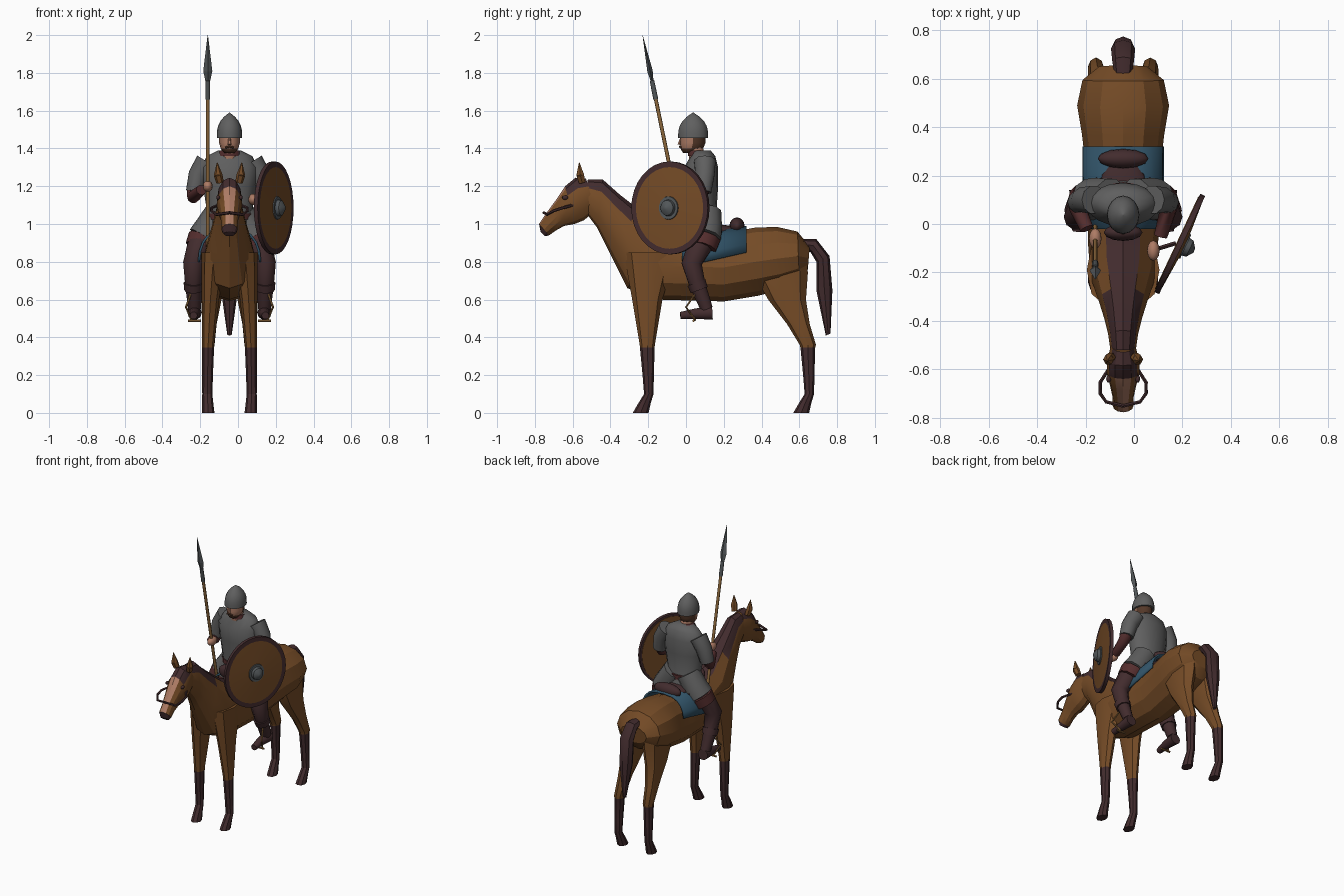
import bpy, bmesh, math
from mathutils import Vector

cube = bpy.data.objects.get("Cube")
if cube:
    bpy.data.objects.remove(cube, do_unlink=True)

CENTRE = Vector((-.045, 0, 0))  # centre line of horse and rider
X, Z = Vector((1, 0, 0)), Vector((0, 0, 1))


def material(name, *rgb):
    mat = bpy.data.materials.new(name)
    mat.use_nodes = True
    mat.diffuse_color = (*rgb, 1)
    mat.node_tree.nodes["Principled BSDF"].inputs["Base Color"].default_value = (*rgb, 1)
    return mat


COAT = material("chestnut coat", .18, .072, .02)
DARK = material("dark brown", .055, .025, .027)
MAIL = material("mail grey", .115, .115, .115)
SKIN = material("skin", .42, .2, .13)
BLUE = material("blue cloth", .03, .085, .135)
WOOD = material("pale wood", .27, .14, .045)
WOOL = material("red brown wool", .09, .027, .027)
STEEL = material("dark steel", .085, .095, .1)
HAIR = material("hair brown", .09, .04, .022)


def skin_rings(name, rings, mats, pick=None, angle=35, closed=True):
    """Join rings of points with quads; pick(ring, side) gives the material slot."""
    bm = bmesh.new()
    rows = [[bm.verts.new(point) for point in ring] for ring in rings]
    count = len(rows[0])
    for i, (row, following) in enumerate(zip(rows, rows[1:])):
        for k in range(count if closed else count - 1):
            j = (k + 1) % count
            face = bm.faces.new((row[k], row[j], following[j], following[k]))
            face.material_index = pick(i, k) if pick else 0
    if closed:
        for i, row in ((0, rows[0]), (len(rows) - 2, rows[-1])):
            face = bm.faces.new(row)
            face.material_index = pick(i, count // 2) if pick else 0
    bmesh.ops.recalc_face_normals(bm, faces=bm.faces)
    mesh = bpy.data.meshes.new(name)
    bm.to_mesh(mesh)
    bm.free()
    for mat in mats:
        mesh.materials.append(mat)
    mesh.polygons.foreach_set("use_smooth", [True] * len(mesh.polygons))
    mesh.set_sharp_from_angle(angle=math.radians(angle))
    obj = bpy.data.objects.new(name, mesh)
    bpy.context.collection.objects.link(obj)
    return obj


def ellipse(middle, u, v, count):
    turns = [math.tau * k / count for k in range(count)]
    return [CENTRE + middle + u * math.cos(a) + v * math.sin(a) for a in turns]


def slanted(top_y, top_z, low_y, low_z, half_width):
    """Cross-section between an upper and a lower outline point."""
    top, low = Vector((0, top_y, top_z)), Vector((0, low_y, low_z))
    return (top + low) / 2, (top - low) / 2, X * half_width


def level(z, y, depth, half_width, x=0):
    """Horizontal cross-section, starting at its front."""
    return Vector((x, y, z)), Vector((0, -depth, 0)), X * half_width


def loft(name, sections, mats, pick=None, count=12, angle=35):
    skin_rings(name, [ellipse(*s, count) for s in sections], mats, pick, angle)


def tube(name, path, start, end, mat, count=10, across=X, flat=1, angle=50):
    """Tube along a path, tapering evenly from the start to the end radius."""
    points = [Vector(p) for p in path]
    last = len(points) - 1
    rings = []
    for i, point in enumerate(points):
        along = (points[min(i + 1, last)] - points[max(i - 1, 0)]).normalized()
        v = along.cross(across).normalized()
        radius = start + (end - start) * i / last
        rings.append(ellipse(point, v.cross(along) * radius, v * radius * flat, count))
    skin_rings(name, rings, [mat], None, angle)


def ball(name, loc, scale, mat):
    bpy.ops.mesh.primitive_uv_sphere_add(segments=12, ring_count=8, location=CENTRE + Vector(loc))
    obj = bpy.context.object
    obj.name, obj.scale = name, scale
    obj.data.materials.append(mat)
    bpy.ops.object.shade_smooth()


CREST = (0, 1, 10, 11)  # sides of a cross-section next to its top
RIDGE = (0, 11)


# Horse body and neck, with the mane as its upper faces
def mane(i, k):
    return int(k in (CREST if i < 3 else RIDGE) and i < 5)


loft("horse_body", [
    slanted(-.52, 1.235, -.53, 1.06, .052), slanted(-.44, 1.235, -.47, .98, .062),
    slanted(-.35, 1.155, -.43, .9, .078), slanted(-.26, 1.085, -.38, .8, .1),
    slanted(-.13, .99, -.31, .66, .135), slanted(0, .95, -.16, .6, .145),
    slanted(.2, .95, .2, .59, .15), slanted(.36, .98, .38, .62, .17),
    slanted(.48, .985, .5, .65, .19), slanted(.59, .96, .6, .7, .168),
    slanted(.655, .88, .645, .76, .1),
], [COAT, DARK], mane, angle=25)


# Horse head with forelock, blaze and dark muzzle
def face_colour(i, k):
    if i == 5 or (i < 2 and k in CREST):
        return 1
    return 2 if i >= 2 and k in RIDGE else 0


loft("horse_head", [
    slanted(-.53, 1.24, -.47, 1.08, .05), slanted(-.585, 1.245, -.54, 1.02, .066),
    slanted(-.64, 1.2, -.59, 1, .068), slanted(-.69, 1.125, -.645, .99, .054),
    slanted(-.745, 1.05, -.69, .965, .043), slanted(-.778, 1, -.725, .94, .043),
    slanted(-.77, .96, -.745, .935, .03),
], [COAT, DARK, SKIN], face_colour, angle=25)

# Tail
loft("tail", [
    slanted(.6, .92, .62, .87, .035), slanted(.69, .92, .66, .85, .045),
    slanted(.76, .83, .69, .8, .05), slanted(.775, .65, .69, .65, .045),
    slanted(.765, .42, .74, .41, .012),
], [DARK], count=8)

# Horse legs: height, y and depth of the upper sections; the lower leg follows a shared rule
FRONT_LEG = [(.85, -.19, .14), (.6, -.205, .08), (.36, -.205, .04)]
HIND_LEG = [(.85, .5, .14), (.74, .5, .145), (.6, .535, .1), (.47, .595, .06), (.36, .645, .043)]
LOWER_LEG = [(.345, 0, .039), (.2, .005, .03), (.1, .008, .025), (.05, -.015, .033), (0, -.035, .042)]

for s, side in ((-1, "right"), (1, "left")):
    for pair, upper in (("front", FRONT_LEG), ("hind", HIND_LEG)):
        knee = len(upper) - 1
        rows = upper + [(z, upper[-1][1] + y, depth) for z, y, depth in LOWER_LEG]
        loft(f"{pair}_{side}_horse_leg",
             [level(z, y, d, .018 + .35 * d, s * (.125 - .3 * d)) for z, y, d in rows],
             [COAT, DARK], lambda i, k: int(i > knee), count=8, angle=30)

    # Ears, eyes and bridle
    tube(f"{side}_ear", [(s * .05, -.55, 1.22), (s * .06, -.56, 1.26)], .02, .023, COAT, count=6)
    tube(f"{side}_ear_tip", [(s * .06, -.56, 1.26), (s * .065, -.565, 1.325)], .023, .002, COAT, count=6)
    ball(f"{side}_horse_eye", (s * .06, -.64, 1.14), (.01, .016, .012), DARK)
    tube(f"{side}_bridle", [(s * .06, -.6, 1.1), (s * .095, -.655, 1.085), (s * .095, -.7, 1.07),
                            (s * .07, -.735, 1.05), (0, -.752, 1.06)],
         .008, .008, DARK, count=6, across=Z)

    # Rider legs, boots and stirrups
    tube(f"{side}_rider_leg", [(s * .09, .12, .98), (s * .16, .07, .88), (s * .19, .03, .79),
                               (s * .19, .06, .68), (s * .185, .11, .55)], .078, .034, DARK)
    tube(f"{side}_boot_cuff", [(s * .19, .055, .69), (s * .19, .07, .65)], .053, .05, DARK)
    tube(f"{side}_boot", [(s * .185, .14, .53), (s * .185, .05, .525), (s * .19, -.03, .515)],
         .038, .02, DARK)
    tube(f"{side}_stirrup", [(s * .2, .05, .49), (s * .23, 0, .56), (s * .2, .06, .645)],
         .006, .006, WOOD, count=6)
    tube(f"{side}_stirrup_tread", [(s * .15, .04, .488), (s * .22, .04, .488)],
         .007, .007, WOOD, count=6, across=Z)

    # Shirt skirt with its hem, and sleeve
    tube(f"{side}_skirt", [(s * .05, .11, 1.06), (s * .1, .11, .98), (s * .135, .1, .925)],
         .08, .088, MAIL)
    tube(f"{side}_hem", [(s * .135, .1, .925), (s * .16, .085, .87)], .086, .078, WOOL)
    tube(f"{side}_sleeve", [(s * .12, .1, 1.33), (s * .165, .1, 1.26), (s * .185, .09, 1.17)],
         .06, .046, MAIL)

# Forearms and hands: the right holds the spear, the left the shield
for s, side, wrist, hand in ((-1, "right", (-.15, -.02, 1.18), (-.115, -.06, 1.2)),
                             (1, "left", (.155, -.05, 1.12), (.125, -.11, 1.13))):
    tube(f"{side}_forearm", [(s * .182, .095, 1.2), (s * .19, .07, 1.145), wrist], .043, .028, WOOL)
    ball(f"{side}_hand", hand, (.026, .042, .03), SKIN)

# Saddle cloth draped over the back
arch = [math.pi * k / 10 for k in range(11)]
drape = []
for y, base, top in ((-.02, .8, .98), (.1, .8, .97), (.32, .85, .99)):
    drape.append([CENTRE + Vector((math.copysign(.168 * abs(math.cos(a)) ** .7, math.cos(a)), y,
                                   base + (top - base) * math.sin(a))) for a in arch])
cloth = skin_rings("saddle_cloth", drape, [BLUE], closed=False)
cloth.modifiers.new("thickness", "SOLIDIFY").thickness = .012

# Saddle
ball("saddle_seat", (0, .12, .965), (.1, .17, .035), DARK)
ball("saddle_cantle", (0, .27, .99), (.105, .04, .045), DARK)
ball("saddle_pommel", (0, -.035, 1), (.08, .035, .05), DARK)

# Rider torso, belt, collar and neck
loft("mail_shirt", [level(.95, .1, .1, .13), level(1.04, .08, .08, .115), level(1.2, .08, .09, .14),
                    level(1.3, .08, .09, .15), level(1.36, .09, .065, .12), level(1.39, .08, .05, .06)],
     [MAIL], count=16, angle=60)
loft("belt", [level(z, .083, .09, .122) for z in (1.025, 1.055)], [WOOL], count=16)
loft("collar", [level(1.36, .07, .06, .066), level(1.39, .065, .055, .056)], [WOOL])
tube("neck", [(0, .06, 1.35), (0, .045, 1.42)], .045, .042, SKIN)


# Rider head with beard, hair, nose and moustache
def head_colour(i, k):
    return int(i == 0 or 3 <= k <= 8)


loft("rider_head", [level(1.375, .025, .04, .028), level(1.4, .03, .06, .047),
                    level(1.43, .037, .067, .055), level(1.48, .037, .067, .056)],
     [SKIN, HAIR], head_colour, angle=60)
tube("nose", [(0, -.026, 1.455), (0, -.036, 1.42)], .006, .01, SKIN, count=6)
tube("moustache", [(-.022, -.026, 1.405), (0, -.032, 1.41), (.022, -.026, 1.405)],
     .006, .006, HAIR, count=6, across=Z)

# Pointed helmet
steps = [k / 6 for k in range(7)]
loft("helmet", [level(1.455 + .135 * t, .038, .078 * (1.02 - t ** 3), .066 * (1.02 - t ** 3))
                for t in steps], [MAIL], count=16, angle=60)


# Spear, leaning back from the hand
def on_spear(*heights):
    return [(-.115, -.065 - (z - 1.2) * .206, z) for z in heights]


tube("spear_shaft", on_spear(.86, 1.7), .01, .01, WOOD, count=8)
tube("spear_socket", on_spear(1.66, 1.76), .013, .012, STEEL, count=8)
tube("spear_blade_base", on_spear(1.74, 1.81), .009, .024, STEEL, count=4, flat=.6)
tube("spear_blade", on_spear(1.81, 2), .024, .001, STEEL, count=4, flat=.6)


# Round shield with rim, boss and grip
def on_shield(*offsets):
    facing = Vector((.905, -.425, 0))
    return [Vector((.235, -.083, 1.085)) + facing * offset for offset in offsets]


for part, offsets, start, end, mat in (
        ("rim", (-.012, .01), .246, .246, DARK), ("back", (-.015, -.01), .23, .23, COAT),
        ("face", (.009, .022), .232, .03, COAT), ("boss_flange", (.012, .026), .064, .06, STEEL),
        ("boss", (.02, .045), .045, .04, STEEL), ("boss_tip", (.045, .065), .04, .01, STEEL)):
    tube(f"shield_{part}", on_shield(*offsets), start, end, mat, count=32, across=Z, flat=.91)
tube("shield_grip", [(.15, -.1, 1.13), (.215, -.08, 1.1)], .01, .01, DARK, count=6, across=Z)
